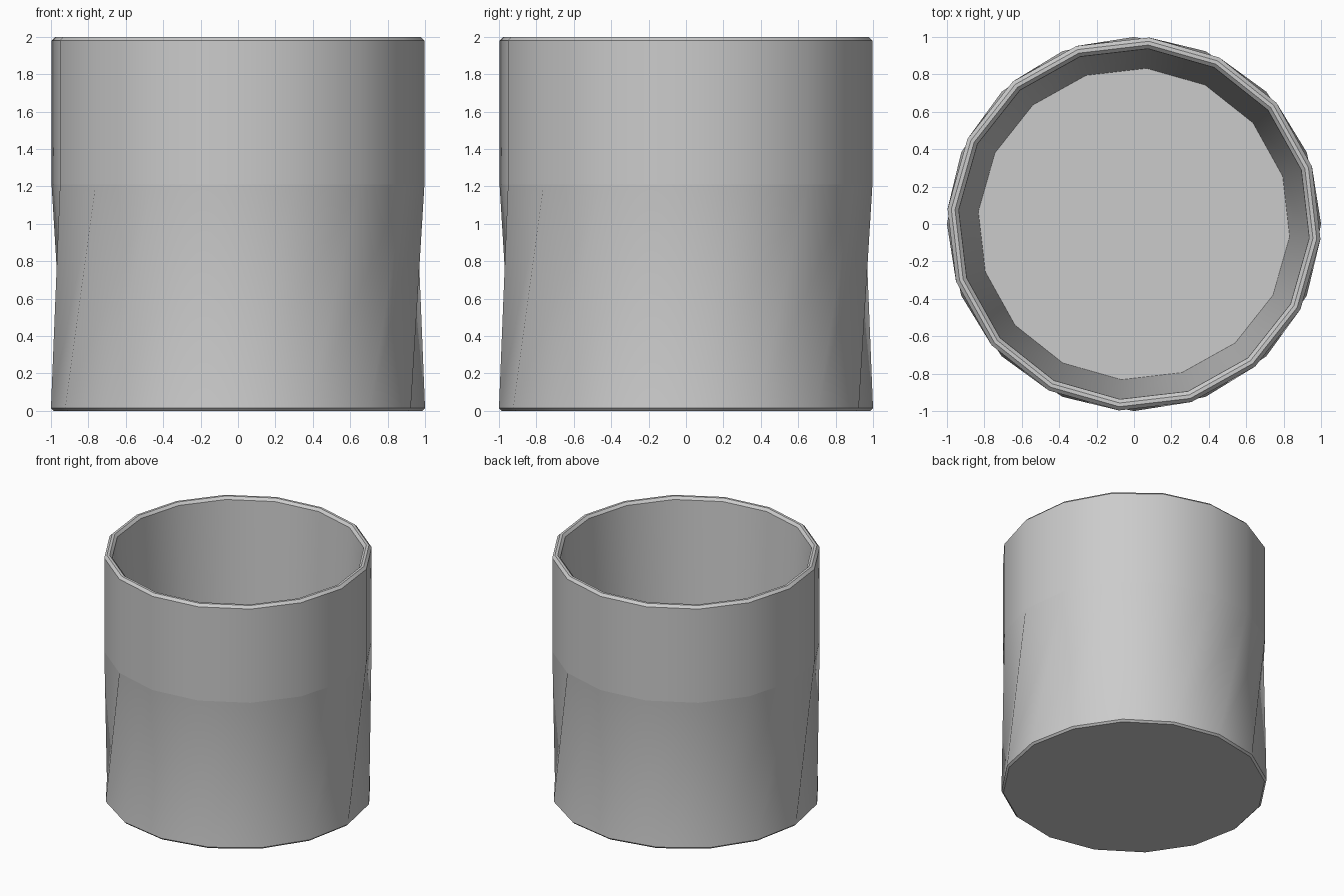
import bpy, bmesh
from math import sin, cos, radians

if "Cube" in bpy.data.objects:
    bpy.data.objects.remove(bpy.data.objects["Cube"])

N = 16
STEP = 360 / N
PHASE = 17.9          # twist of the upper collar relative to the base

bm = bmesh.new()


def ring(r, z, phase):
    return [bm.verts.new((r * cos(radians(phase + STEP * i)),
                          r * sin(radians(phase + STEP * i)), z)) for i in range(N)]


def bridge(a, b, triangles=False):
    for i in range(N):
        j = (i + 1) % N
        if triangles:
            bm.faces.new((a[i], a[j], b[j]))
            bm.faces.new((a[i], b[j], b[i]))
        else:
            bm.faces.new((a[i], a[j], b[j], b[i]))


def sharpen(r):
    for i in range(N):
        bm.edges.get((r[i], r[(i + 1) % N])).smooth = False


# Chamfered base
base = ring(0.985, 0, 0)
foot = ring(1.0, 0.015, 0)
bm.faces.new(base[::-1])
bridge(base, foot)

# Twisted lower wall
collar = ring(1.0, 1.21, PHASE)
bridge(foot, collar, triangles=True)

# Straight collar, chamfered rim, tapered inside wall and floor
profile = [(1.0, 1.98), (0.98, 2.0), (0.96, 2.0), (0.94, 1.98), (0.835, 0.12)]
rings = [base, foot, collar]
for r, z in profile:
    new = ring(r, z, PHASE)
    bridge(rings[-1], new)
    rings.append(new)
bm.faces.new(rings[-1])

# Smooth walls with crisp borders
for f in bm.faces:
    f.smooth = True
for r in rings:
    sharpen(r)

mesh = bpy.data.meshes.new("twisted_cup")
bm.to_mesh(mesh)
bm.free()
cup = bpy.data.objects.new("twisted_cup", mesh)
bpy.context.collection.objects.link(cup)
